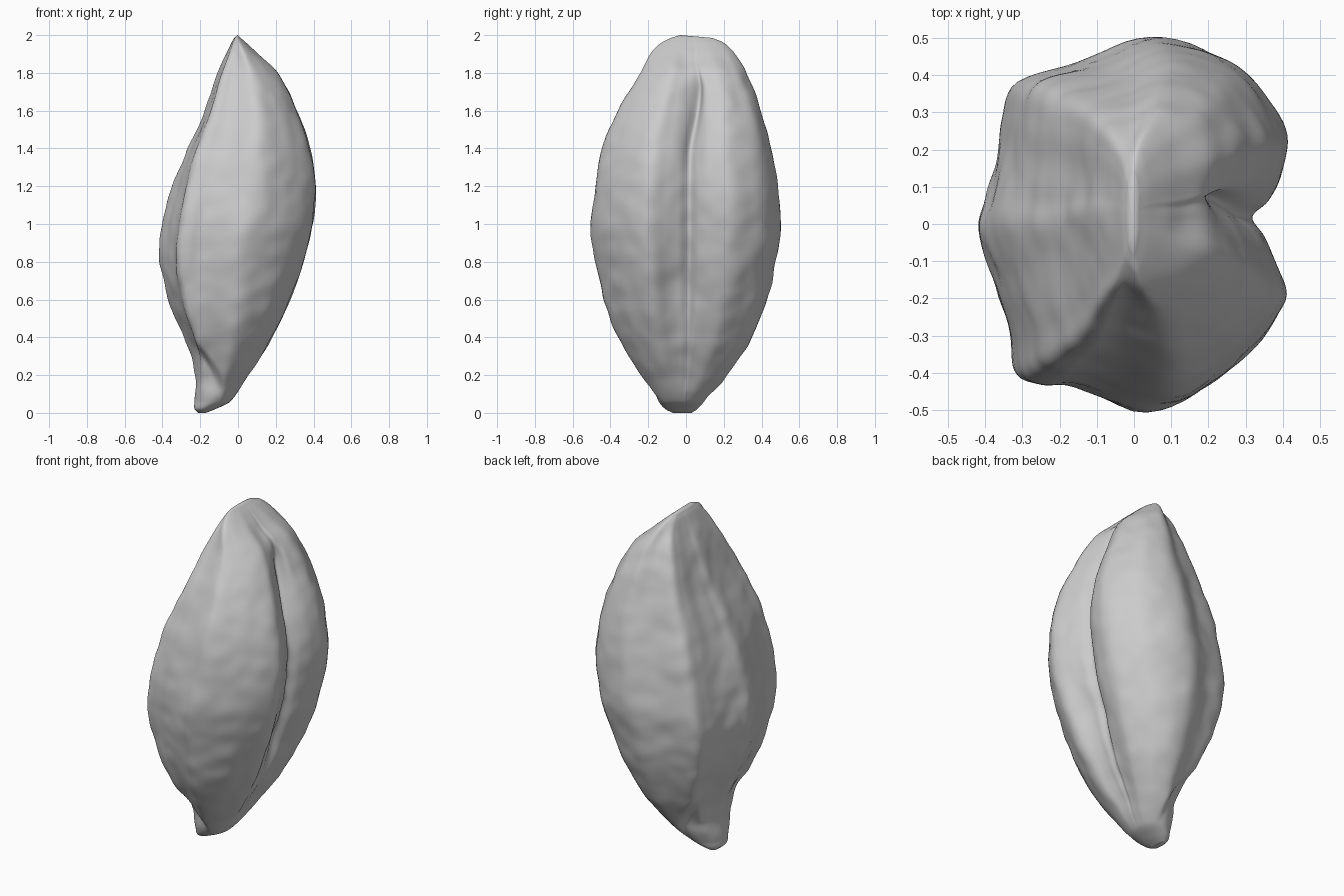
import bpy, bmesh, math
from mathutils import Vector, noise

if "Cube" in bpy.data.objects:
    bpy.data.objects.remove(bpy.data.objects["Cube"])

# Height, left x, right x, front y, back y
SIZES = [
    (0.00, -0.21, -0.17, -0.07, 0.03), (0.02, -0.23, -0.12, -0.11, 0.06),
    (0.06, -0.23, -0.04, -0.15, 0.10), (0.20, -0.225, 0.06, -0.24, 0.22),
    (0.40, -0.285, 0.18, -0.36, 0.35), (0.60, -0.37, 0.275, -0.435, 0.43),
    (0.80, -0.415, 0.35, -0.48, 0.475), (1.00, -0.40, 0.395, -0.505, 0.50),
    (1.20, -0.35, 0.41, -0.485, 0.485), (1.40, -0.265, 0.38, -0.44, 0.45),
    (1.60, -0.175, 0.31, -0.36, 0.40), (1.80, -0.105, 0.21, -0.245, 0.32),
    (1.90, -0.06, 0.11, -0.19, 0.26), (1.96, -0.035, 0.045, -0.13, 0.20),
    (1.985, -0.02, 0.015, -0.08, 0.14)]
# Lobed cross-section, starting in the crease on the +x side
SECTION = [
    (0.76, 0.04), (0.87, 0.13), (0.96, 0.28), (1.0, 0.48), (0.86, 0.69),
    (0.62, 0.88), (0.12, 1.0), (-0.35, 0.87), (-0.74, 0.77), (-0.83, 0.58),
    (-0.88, 0.35), (-0.95, 0.15), (-1.0, -0.03), (-0.91, -0.3),
    (-0.79, -0.6), (-0.75, -0.79), (-0.62, -0.85), (-0.4, -0.87),
    (0.1, -1.0), (0.52, -0.85), (0.80, -0.65), (0.99, -0.42),
    (0.93, -0.22), (0.85, -0.07)]
RINGS, SIDES = 130, 144


def spline(a, b, c, d, t):
    return 0.5 * (2*b + (c-a)*t + (2*a-5*b+4*c-d)*t*t + (3*b-a-3*c+d)*t**3)


def smooth(lo, hi, v):
    t = max(0.0, min(1.0, (v - lo) / (hi - lo)))
    return t * t * (3 - 2 * t)


def sizes_at(z):
    i = max(k for k in range(len(SIZES) - 1) if SIZES[k][0] <= z)
    a, b = SIZES[i], SIZES[i + 1]
    lo, hi = SIZES[max(i - 1, 0)], SIZES[min(i + 2, len(SIZES) - 1)]
    h = b[0] - a[0]
    t = (z - a[0]) / h
    out = []
    for k in range(1, 5):
        # Hermite blend that copes with uneven ring heights
        m0 = (b[k] - lo[k]) / (b[0] - lo[0]) * h
        m1 = (hi[k] - a[k]) / (hi[0] - a[0]) * h
        out.append((2*t**3-3*t*t+1)*a[k] + (t**3-2*t*t+t)*m0
                   + (3*t*t-2*t**3)*b[k] + (t**3-t*t)*m1)
    return out


def section_at(s):
    n = len(SECTION)
    f = s / SIDES * n
    i, t = int(f), f - int(f)
    p = [SECTION[(i + k) % n] for k in (-1, 0, 1, 2)]
    return [spline(*(q[k] for q in p), t) for k in (0, 1)]


def grain_point(z, s):
    x0, x1, y0, y1 = sizes_at(z)
    u, v = section_at(s)
    right = smooth(0.3, 0.8, u)
    groove = math.exp(-((v - 0.04) / 0.11) ** 2) * right
    # Back corners move outward toward the tip, flattening the keel
    corner = smooth(0.05, 0.65, abs(v)) * smooth(0.2, 0.7, -u)
    u -= 0.10 * corner * smooth(1.0, 1.5, z)
    # Crease fills in toward both ends
    u += groove * (0.09 * (1 - smooth(0.3, 0.7, z)) + 0.10 * smooth(1.7, 1.85, z))
    # Round the lobes away close to both ends
    soft = max(1 - smooth(0.0, 0.3, z), 0.7 * smooth(1.85, 2.0, z))
    r = math.hypot(u, v)
    u, v = u + (u / r - u) * soft, v + (v / r - v) * soft
    x = (x0 + x1) / 2 + u * (x1 - x0) / 2
    y = (y0 + y1) / 2 + v * (y1 - y0) / 2
    # The crease wanders and deepens above, with a broad hollow beside it below
    x -= 0.035 * groove * smooth(1.2, 1.5, z) * (1 - smooth(1.65, 1.8, z))
    y += groove * 0.03 * smooth(1.35, 1.65, z) * (1 - smooth(1.7, 1.9, z))
    x -= 0.025 * right * math.exp(-((v + 0.15) / 0.14) ** 2 - ((z - 0.7) / 0.17) ** 2)
    # Narrow germ emerging from under the hull edges at the lower left
    edge = -0.07 - 0.27 * smooth(0.12, 0.6, z)
    y *= 1 - 0.2 * smooth(0.0, 0.04, edge - x) * smooth(0.0, 0.2, z) * (1 - smooth(0.28, 0.5, z))
    # Wrinkled skin
    p = Vector((x, y, z))
    w = noise.noise(p * 5) * 0.008 + noise.noise(Vector((x*11, y*11, z*11))) * 0.006
    w *= smooth(0, 0.15, z) * (1 - smooth(1.85, 2, z))
    return p + Vector((x, y, 0)).normalized() * w


# Grain body: stacked rings closed by a point at each end
bm = bmesh.new()
rings = []
for i in range(RINGS + 1):
    z = 1.985 * (0.5 - 0.5 * math.cos(math.pi * i / RINGS))
    rings.append([bm.verts.new(grain_point(z, s)) for s in range(SIDES)])
for a, b in zip(rings, rings[1:]):
    for s in range(SIDES):
        t = (s + 1) % SIDES
        bm.faces.new((a[s], a[t], b[t], b[s]))
for ring, z, y in ((rings[0], 0.0, -0.02), (rings[-1], 2.0, -0.03)):
    c = sum((v.co for v in ring), Vector()) / SIDES
    tip = bm.verts.new((c.x, y, z))
    for s in range(SIDES):
        bm.faces.new((ring[s], ring[(s + 1) % SIDES], tip))
bmesh.ops.recalc_face_normals(bm, faces=bm.faces)
mesh = bpy.data.meshes.new("grain")
bm.to_mesh(mesh)
bm.free()
grain = bpy.data.objects.new("grain", mesh)
bpy.context.collection.objects.link(grain)
mesh.shade_smooth()

husk = bpy.data.materials.new("pale grey")
husk.diffuse_color = (0.6, 0.6, 0.6, 1)
husk.use_nodes = True
husk.node_tree.nodes["Principled BSDF"].inputs["Base Color"].default_value = husk.diffuse_color
mesh.materials.append(husk)
